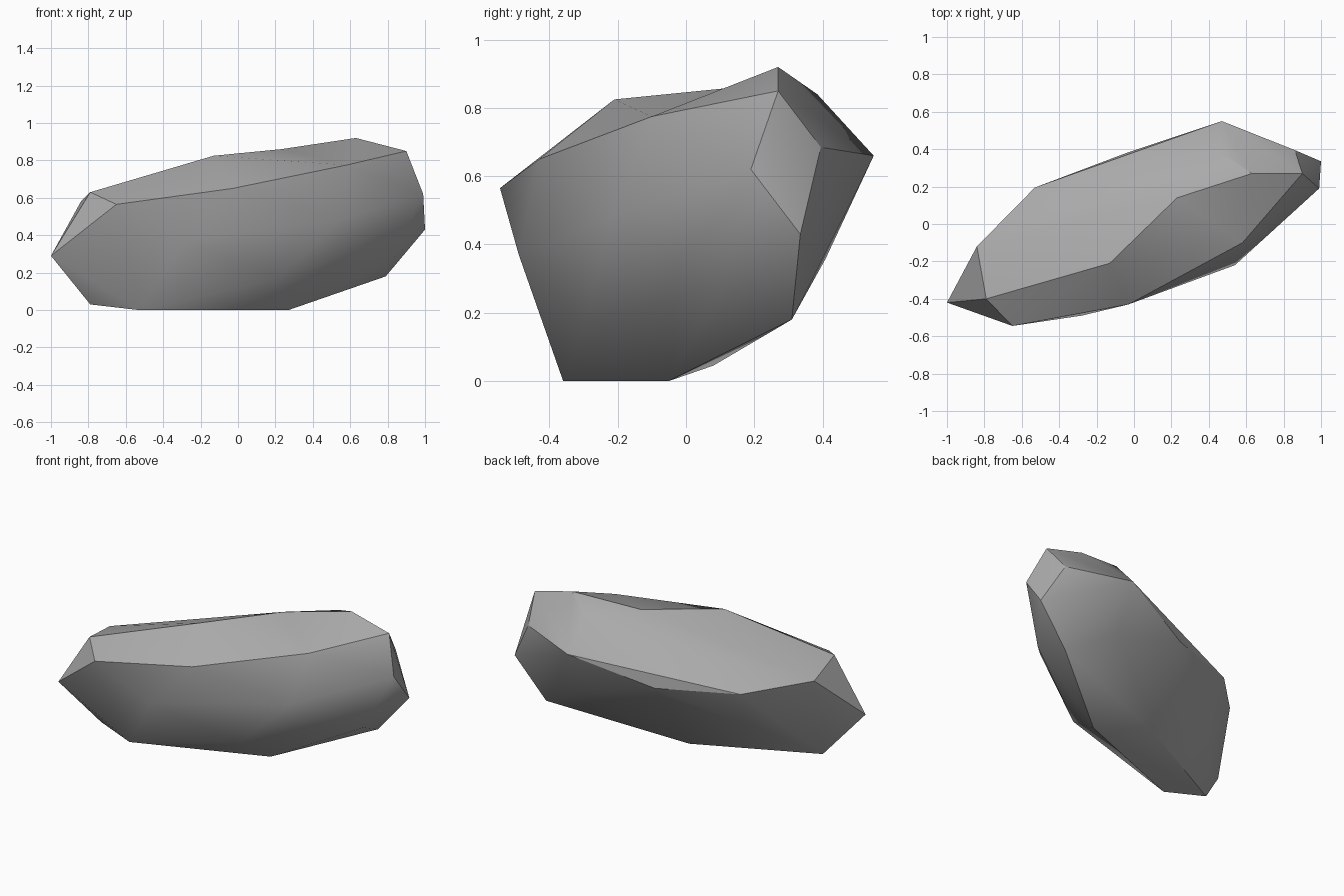
import bpy
import bmesh
from math import radians
from mathutils import Vector

# Remove the default cube only
default_cube = bpy.data.objects.get("Cube")
if default_cube:
    bpy.data.objects.remove(default_cube, do_unlink=True)


def flat_material(name, value):
    material = bpy.data.materials.new(name)
    material.use_nodes = True
    colour = (value, value, value, 1)
    material.diffuse_color = colour
    material.node_tree.nodes["Principled BSDF"].inputs["Base Color"].default_value = colour
    return material


# Corner points of the stone, in hundredths of a unit
crest = [(-79, -40, 63), (-13, -21, 82.5), (23, 14, 86), (63, 27, 92), (90, 27, 85), (46, 38.5, 84)]
front_rim = [(-65, -54.5, 56.5), (-3, -43, 65), (58, -10, 77.5)]
back_rim = [(-84, -12, 58), (-53, 19.5, 53), (-4, 38, 51), (47, 55, 66), (86, 39.5, 68.5)]
ends = [(-100, -42, 29), (99, 19, 62), (100, 33.5, 43)]
front_belly = [(-28, -49, 37), (22, -29.5, 17), (54, -22, 48), (83, 10.5, 28)]
back_belly = [(-52, 8, 28), (47, 41, 36), (79, 31, 18)]
base = [(-79, -28, 3), (-53, -36, 0), (27, -5, 0), (-8, 8, 4.5)]

# Wrap a skin of flat facets around the corners
bm = bmesh.new()
corners = {}
for group in (crest, front_rim, back_rim, ends, front_belly, back_belly, base):
    for point in group:
        corners[point] = bm.verts.new(Vector(point) / 100)
bmesh.ops.convex_hull(bm, input=bm.verts[:])
bm.normal_update()

# Fold the crest inward to leave a shallow notch beside the peak
ridge = bm.edges.get((corners[crest[1]], corners[crest[3]]))
if ridge and len(ridge.link_faces) == 2:
    bmesh.utils.edge_rotate(ridge, True)
loose = [v for v in bm.verts if not v.link_faces]
bmesh.ops.delete(bm, geom=loose, context="VERTS")
bmesh.ops.recalc_face_normals(bm, faces=bm.faces[:])

mesh = bpy.data.meshes.new("boulder")
bm.to_mesh(mesh)
bm.free()
mesh.materials.append(flat_material("stone grey", 0.4))
boulder = bpy.data.objects.new("boulder", mesh)
bpy.context.collection.objects.link(boulder)

# Soften shallow facets and keep the hard ridges
bpy.ops.object.select_all(action="DESELECT")
boulder.select_set(True)
bpy.context.view_layer.objects.active = boulder
bpy.ops.object.shade_smooth_by_angle(angle=radians(30))
